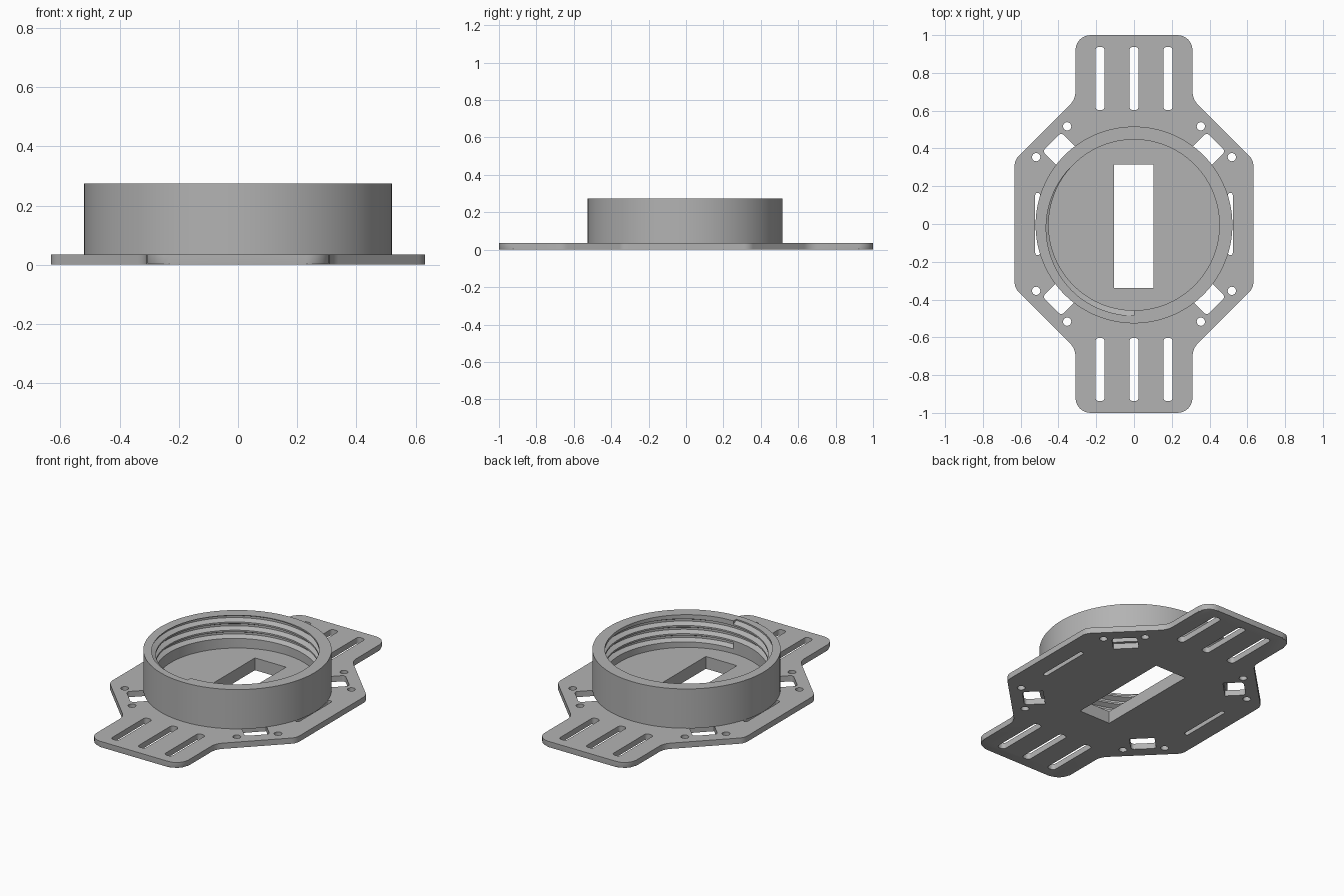
import bpy, bmesh
from math import sin, cos, tan, pi, radians
from mathutils import Vector, Matrix

if "Cube" in bpy.data.objects:
    bpy.data.objects.remove(bpy.data.objects["Cube"])

GREY = (0.45, 0.45, 0.45, 1)
mat = bpy.data.materials.new("matte grey")
mat.use_nodes = True
mat.diffuse_color = GREY
bsdf = mat.node_tree.nodes["Principled BSDF"]
bsdf.inputs["Base Color"].default_value = GREY
bsdf.inputs["Roughness"].default_value = 0.7

PLATE_TOP, FLOOR, TOP = 0.035, 0.075, 0.275
R_OUT, R_IN, RING_Y = 0.521, 0.452, -0.005


def rounded(corners, steps=6):
    """Fillet a closed polygon given as (x, y, radius)."""
    out = []
    for i, (x, y, r) in enumerate(corners):
        p = Vector((x, y))
        a = (Vector(corners[i - 1][:2]) - p).normalized()
        b = (Vector(corners[(i + 1) % len(corners)][:2]) - p).normalized()
        if r == 0:
            out.append(p)
            continue
        half = a.angle(b) / 2
        centre = p + (a + b).normalized() * (r / sin(half))
        start = p + a * (r / tan(half)) - centre
        end = p + b * (r / tan(half)) - centre
        sweep = start.angle_signed(end)
        for k in range(steps + 1):
            out.append(centre + Matrix.Rotation(-sweep * k / steps, 2) @ start)
    return out


def rect(x0, x1, y0, y1, r=0.0):
    return rounded([(x0, y0, r), (x1, y0, r), (x1, y1, r), (x0, y1, r)])


def circle(x, y, r, n=24):
    return [Vector((x + r * cos(2 * pi * k / n), y + r * sin(2 * pi * k / n))) for k in range(n)]


def prism(bm, pts, z0, z1):
    low = [bm.verts.new((p.x, p.y, z0)) for p in pts]
    high = [bm.verts.new((p.x, p.y, z1)) for p in pts]
    bottom = bm.faces.new(low[::-1])
    bm.faces.new(high)
    for i in range(len(pts)):
        j = (i + 1) % len(pts)
        bm.faces.new((low[i], low[j], high[j], high[i]))
    return bottom


def make(name, bm):
    bmesh.ops.recalc_face_normals(bm, faces=bm.faces[:])
    mesh = bpy.data.meshes.new(name)
    bm.to_mesh(mesh)
    bm.free()
    mesh.materials.append(mat)
    obj = bpy.data.objects.new(name, mesh)
    bpy.context.collection.objects.link(obj)
    return obj


def activate(obj):
    bpy.ops.object.select_all(action='DESELECT')
    obj.select_set(True)
    bpy.context.view_layer.objects.active = obj


def cut(obj, cutter):
    cutter.hide_render = True
    mod = obj.modifiers.new("cut", 'BOOLEAN')
    mod.operation, mod.solver, mod.object = 'DIFFERENCE', 'EXACT', cutter
    activate(obj)
    bpy.ops.object.modifier_apply(modifier=mod.name)
    bpy.data.objects.remove(cutter)


window = rect(-0.106, 0.104, -0.34, 0.315)

# Base plate: octagonal body with two arms, lower rim chamfered
quarter = [(0.632, 0.338, 0.07), (0.31, 0.66, 0.1), (0.31, 1.0, 0.08)]
half = quarter + [(-x, y, r) for x, y, r in reversed(quarter)]
outline = half + [(-x, -y, r) for x, y, r in half]
bm = bmesh.new()
rim = prism(bm, rounded(outline), 0, PLATE_TOP)
bmesh.ops.bevel(bm, geom=list(rim.edges), offset=0.006, segments=2, profile=0.5, affect='EDGES')
plate = make("base_plate", bm)

# Plate openings: window, arm slots, strap slots, screw holes, side slits
holes = [window]
for sy in (-1, 1):
    for x in (-0.18, 0, 0.18):
        y0, y1 = sorted((sy * 0.603, sy * 0.938))
        holes.append(rect(x - 0.025, x + 0.025, y0, y1, 0.02))
    for sx in (-1, 1):
        holes += [circle(sx * 0.354, sy * 0.517, 0.022), circle(sx * 0.518, sy * 0.354, 0.022)]
for k in range(4):
    turn = Matrix.Rotation(radians(45 + 90 * k), 2)
    strap = rounded([(0.5, -0.07, 0), (0.615, -0.07, 0.02), (0.615, 0.07, 0.02), (0.5, 0.07, 0)])
    holes.append([turn @ p for p in strap])
for sx in (-1, 1):
    x0, x1 = sorted((sx * 0.497, sx * 0.523))
    holes.append(rect(x0, x1, -0.165, 0.165, 0.012))
bm = bmesh.new()
for pts in holes:
    prism(bm, pts, -0.1, 0.1)
cut(plate, make("plate_cutter", bm))

# Threaded cup: revolved wall with a raised floor
bm = bmesh.new()
profile = [(0, PLATE_TOP - 0.001), (R_OUT, PLATE_TOP - 0.001), (R_OUT, TOP),
           (R_IN, TOP), (R_IN, FLOOR), (0, FLOOR)]
verts = [bm.verts.new((r, 0, z)) for r, z in profile]
edges = [bm.edges.new(pair) for pair in zip(verts, verts[1:])]
bmesh.ops.spin(bm, geom=verts + edges, cent=(0, 0, 0), axis=(0, 0, 1),
               angle=2 * pi, steps=120, use_merge=False)
bmesh.ops.remove_doubles(bm, verts=bm.verts[:], dist=1e-5)
bmesh.ops.translate(bm, verts=bm.verts[:], vec=(0, RING_Y, 0))
cup = make("threaded_cup", bm)

bm = bmesh.new()
prism(bm, window, -0.1, 0.15)
cut(cup, make("window_cutter", bm))

# Internal thread: three turns of a V groove running out through the top
PITCH, TURNS, STEPS = 0.05, 3, 90
section = [(0.445, -0.0235), (0.48, -0.006), (0.48, 0.006), (0.445, 0.0235)]
bm = bmesh.new()
loops = []
for k in range(TURNS * STEPS + 1):
    a = -pi / 2 - 2 * pi * k / STEPS
    z = TOP - 0.001 - PITCH * k / STEPS
    loops.append([bm.verts.new((r * cos(a), RING_Y + r * sin(a), z + dz)) for r, dz in section])
for p, q in zip(loops, loops[1:]):
    for i in range(4):
        j = (i + 1) % 4
        bm.faces.new((p[i], p[j], q[j], q[i]))
bm.faces.new(loops[0])
bm.faces.new(loops[-1])
cut(cup, make("thread_cutter", bm))

for obj in (plate, cup):
    activate(obj)
    bpy.ops.object.shade_smooth_by_angle(angle=radians(25))
